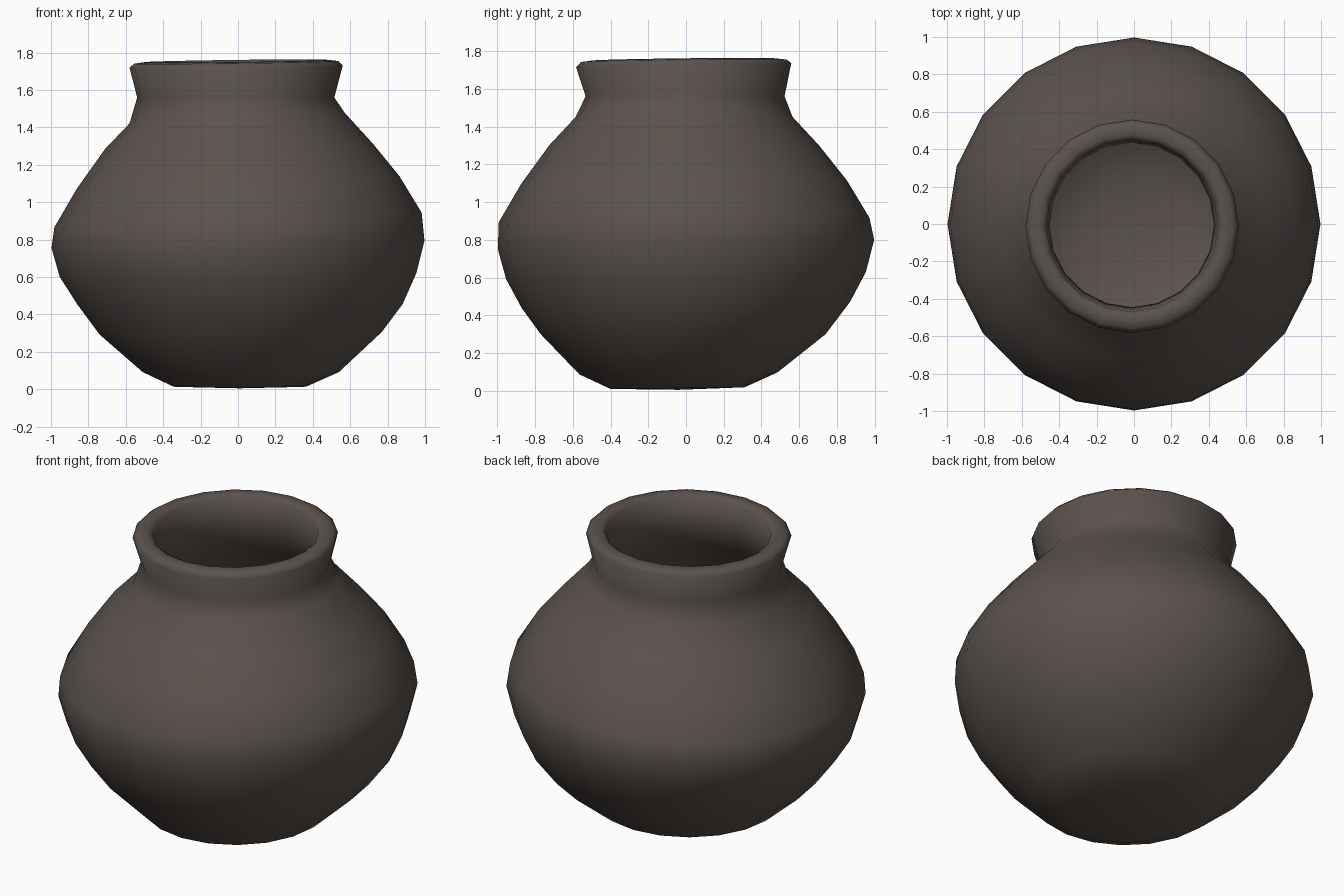
import bpy, bmesh, math

SIDES = 20

clay = bpy.data.materials.new("dark brown clay")
clay.diffuse_color = (0.105, 0.085, 0.074, 1)

# Hand-thrown profile: radius, height, centre x, centre y, tilt along x, tilt along y
OUTER = [
    (0.355, 0.014, 0.01, -0.045, 0.00, 0.012),
    (0.525, 0.092, 0.015, -0.04, 0.00, 0.01),
    (0.755, 0.300, 0.015, -0.015, 0.01, 0.00),
    (0.870, 0.455, 0.01, 0.00, 0.00, 0.02),
    (0.953, 0.610, 0.00, 0.00, 0.01, 0.02),
    (0.997, 0.775, 0.00, 0.00, 0.02, 0.025),
    (0.982, 0.905, 0.00, -0.01, 0.04, 0.012),
    (0.863, 1.105, 0.00, -0.01, 0.04, 0.01),
    (0.715, 1.300, 0.005, -0.01, 0.02, 0.00),
    (0.575, 1.450, -0.005, -0.01, 0.05, 0.00),
    (0.527, 1.560, -0.012, -0.005, 0.00, 0.00),
    (0.570, 1.725, -0.01, -0.012, 0.01, 0.02),
    (0.545, 1.748, -0.01, -0.012, 0.013, 0.012),
    (0.490, 1.755, -0.01, -0.012, 0.013, 0.012),
    (0.460, 1.735, -0.01, -0.01, 0.01, 0.01),
]
INNER = [
    (0.440, 1.560, -0.012, -0.005, 0, 0),
    (0.520, 1.410, 0, -0.01, 0, 0),
    (0.790, 1.080, 0, -0.01, 0, 0),
    (0.910, 0.840, 0, 0, 0, 0),
    (0.870, 0.620, 0, 0, 0, 0),
    (0.680, 0.340, 0.01, -0.01, 0, 0),
    (0.480, 0.160, 0.01, -0.03, 0, 0),
    (0.300, 0.090, 0.01, -0.04, 0, 0),
]


def ring(bm, r, z, cx, cy, tx, ty):
    verts = []
    for i in range(SIDES):
        a = 2 * math.pi * i / SIDES
        x, y = r * math.cos(a), r * math.sin(a)
        verts.append(bm.verts.new((x + cx, y + cy, z + tx * x + ty * y)))
    return verts


# Pot: body, neck, rolled rim and hollow inside in one skin
bm = bmesh.new()
rings = [ring(bm, *row) for row in OUTER + INNER]
for lo, hi in zip(rings, rings[1:]):
    for i in range(SIDES):
        j = (i + 1) % SIDES
        bm.faces.new((lo[i], lo[j], hi[j], hi[i]))

# Underside and inner floor
for loop, z in ((rings[0], 0.005), (rings[-1], 0.08)):
    centre = bm.verts.new((0.01, -0.04, z))
    for i in range(SIDES):
        bm.faces.new((loop[i], loop[(i + 1) % SIDES], centre))
bmesh.ops.recalc_face_normals(bm, faces=bm.faces)

mesh = bpy.data.meshes.new("pot")
bm.to_mesh(mesh)
bm.free()
mesh.materials.append(clay)
pot = bpy.data.objects.new("pot", mesh)
bpy.context.collection.objects.link(pot)
bpy.context.view_layer.objects.active = pot
pot.select_set(True)
bpy.ops.object.shade_smooth_by_angle(angle=math.radians(75))
